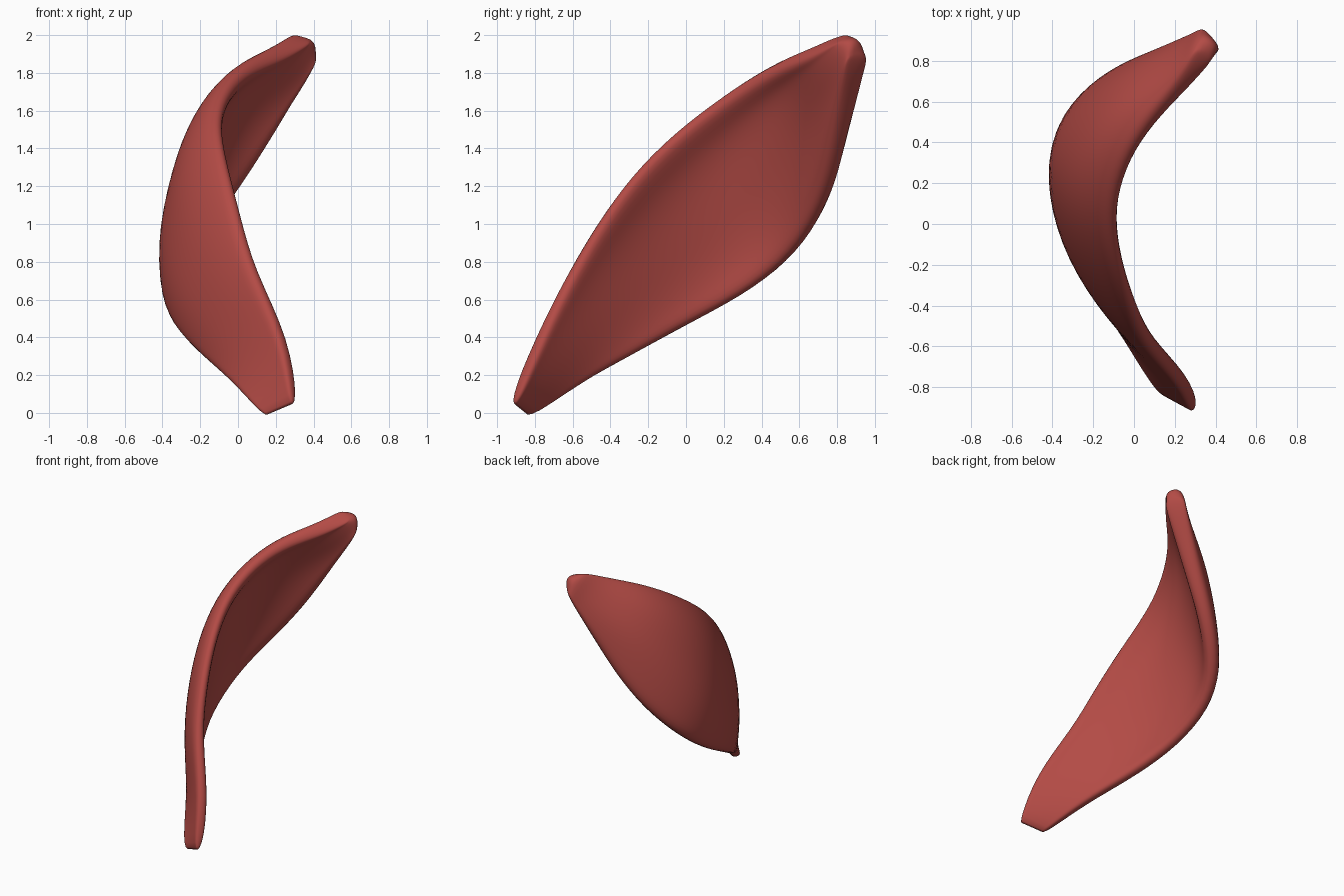
import bpy
from math import pi, sin
from mathutils import Vector

cube = bpy.data.objects.get("Cube")
if cube:
    bpy.data.objects.remove(cube, do_unlink=True)

mat = bpy.data.materials.new("petal_red")
mat.use_nodes = True
red = (0.45, 0.07, 0.06, 1)
mat.diffuse_color = red
mat.node_tree.nodes["Principled BSDF"].inputs["Base Color"].default_value = red

# Stations along the petal: upper edge, lower edge, x of the middle rib
stations = [
    ((.27, -.905, .025), (.18, -.86, -.01), .225),
    ((.235, -.76, .38), (.01, -.58, .19), .12),
    ((.065, -.58, .73), (-.15, -.32, .33), -.085),
    ((-.005, -.42, 1.0), (-.30, -.03, .49), -.23),
    ((-.06, -.25, 1.23), (-.345, .28, .65), -.315),
    ((-.10, -.06, 1.42), (-.29, .51, .825), -.33),
    ((-.10, .13, 1.57), (-.14, .66, 1.03), -.265),
    ((-.03, .34, 1.715), (.015, .745, 1.25), -.145),
    ((.09, .52, 1.815), (.15, .79, 1.47), .0),
    ((.23, .68, 1.88), (.27, .84, 1.69), .20),
    ((.32, .80, 1.94), (.35, .875, 1.84), .32),
    ((.36, .86, 1.955), (.375, .885, 1.92), .36),
]
SEGMENTS = 8
RIM = .043
THICK = .16
LAST = len(stations) - 1

# Sheet: each station is a flattened arc bowed towards the middle rib
verts, weights = [], []
for k, (upper, lower, rib) in enumerate(stations):
    t = k / LAST
    u, l = Vector(upper), Vector(lower)
    bulge = rib - (u.x + l.x) / 2
    out = (u - l).normalized() * RIM
    u, l = u + out, l - out
    for i in range(SEGMENTS + 1):
        s = i / SEGMENTS
        p = u.lerp(l, s)
        p.x += bulge * (1 - abs(2 * s ** .9 - 1) ** 2.6)
        if k == LAST:  # rounded tip
            p += Vector((.02, .03, .035)) * sin(pi * s)
        verts.append(p)
        depth = .07 + (.04 + .04 * s) * t + .04 * sin(pi * t) * sin(pi * s)
        weights.append(depth / THICK)

row = SEGMENTS + 1
faces = [(a, a + 1, a + row + 1, a + row)
         for j in range(LAST)
         for a in range(j * row, j * row + SEGMENTS)]
mesh = bpy.data.meshes.new("petal")
mesh.from_pydata(verts, [], faces)
mesh.materials.append(mat)
petal = bpy.data.objects.new("petal", mesh)
bpy.context.collection.objects.link(petal)

# Thickness grows towards the tip and the middle
group = petal.vertex_groups.new(name="depth")
for i, w in enumerate(weights):
    group.add([i], w, 'REPLACE')
solid = petal.modifiers.new("thickness", 'SOLIDIFY')
solid.thickness = THICK
solid.offset = 0
solid.vertex_group = "depth"
smooth = petal.modifiers.new("smooth", 'SUBSURF')
smooth.levels = smooth.render_levels = 2
for poly in mesh.polygons:
    poly.use_smooth = True
